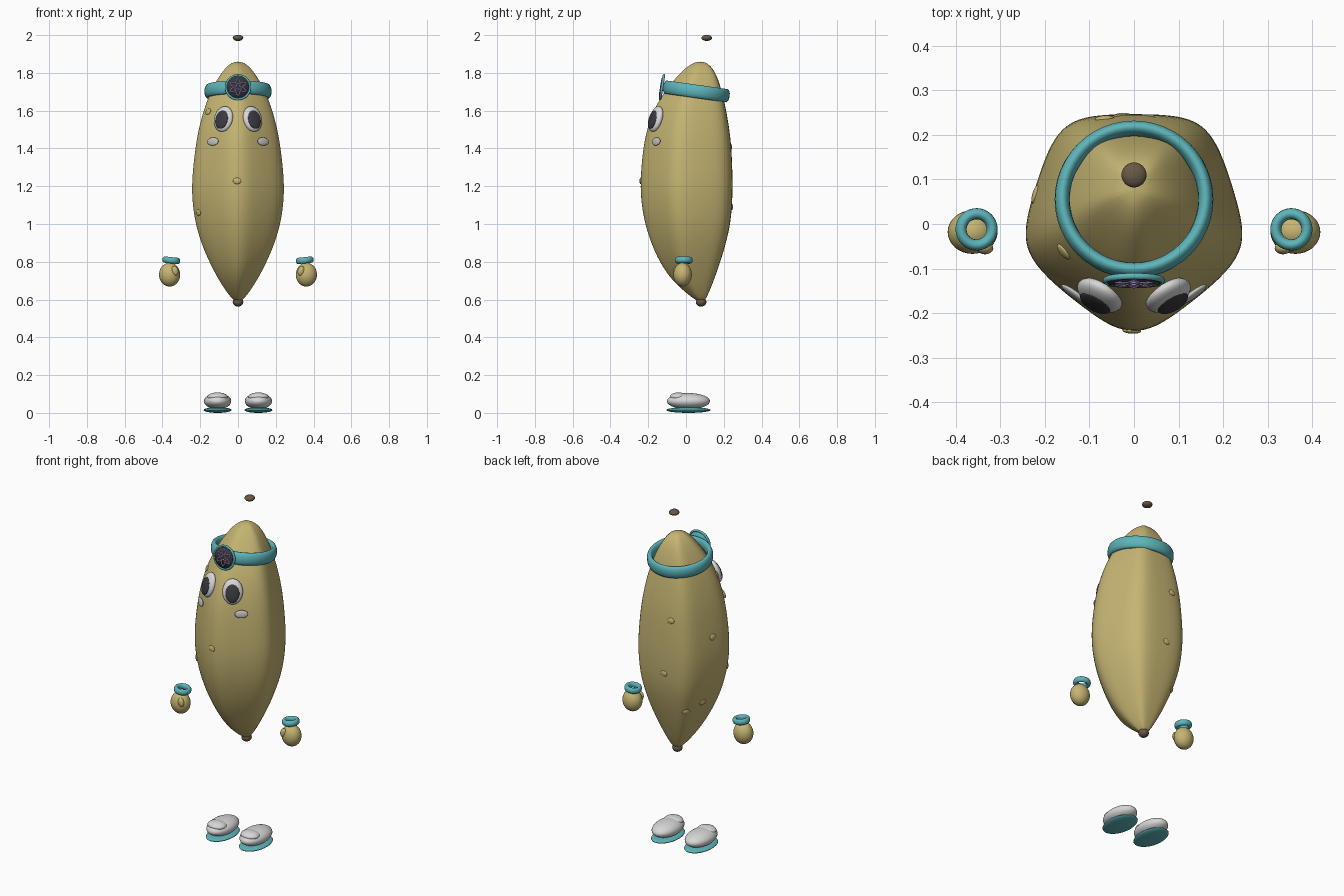
import bpy, bmesh, math
from mathutils import Matrix, Vector

cube = bpy.data.objects.get("Cube")
if cube:
    bpy.data.objects.remove(cube)


def material(name, rgb):
    m = bpy.data.materials.new(name)
    m.use_nodes = True
    m.diffuse_color = (*rgb, 1)
    m.node_tree.nodes["Principled BSDF"].inputs["Base Color"].default_value = (*rgb, 1)
    return m


SKIN = material("khaki yellow", (0.56, 0.46, 0.17))
TEAL = material("teal", (0.11, 0.46, 0.49))
WHITE = material("soft white", (0.68, 0.68, 0.68))
BLUSH = material("pale grey", (0.54, 0.53, 0.52))
DARK = material("charcoal", (0.04, 0.04, 0.05))
BROWN = material("stem brown", (0.14, 0.1, 0.06))
LILAC = material("lilac", (0.48, 0.32, 0.68))


def finish(name, bm, mat):
    bmesh.ops.recalc_face_normals(bm, faces=bm.faces)
    mesh = bpy.data.meshes.new(name)
    bm.to_mesh(mesh)
    bm.free()
    mesh.materials.append(mat)
    for p in mesh.polygons:
        p.use_smooth = True
    ob = bpy.data.objects.new(name, mesh)
    bpy.context.collection.objects.link(ob)
    return ob


def ellipsoid(name, centre, radii, mat, rot=Matrix()):
    bm = bmesh.new()
    bmesh.ops.create_uvsphere(bm, u_segments=32, v_segments=18, radius=1)
    bm.transform(Matrix.Translation(centre) @ rot @ Matrix.Diagonal((*radii, 1)))
    return finish(name, bm, mat)


def ring(name, centre, major, minor, height, mat, rot=Matrix()):
    """Torus around local z with an elliptical tube."""
    bm = bmesh.new()
    n, k = 48, 14
    rows = []
    for i in range(n):
        a = math.tau * i / n
        row = []
        for j in range(k):
            b = math.tau * j / k
            r = major + minor * math.cos(b)
            row.append(bm.verts.new((r * math.cos(a), r * math.sin(a), height * math.sin(b))))
        rows.append(row)
    for i in range(n):
        p, q = rows[i], rows[(i + 1) % n]
        for j in range(k):
            bm.faces.new((p[j], q[j], q[(j + 1) % k], p[(j + 1) % k]))
    bm.transform(Matrix.Translation(centre) @ rot)
    return finish(name, bm, mat)


def turn(degrees, axis):
    return Matrix.Rotation(math.radians(degrees), 4, axis)


# Body: rounded five-sided section lofted along z (height, half width, front y, back y)
half = [(0, -1), (.2, -.955), (.44, -.79), (.8, -.5), (.965, -.28), (1, -.08),
        (.94, .2), (.81, .61), (.69, .84), (.52, .965), (.24, 1), (0, 1)]
section = half + [(-x, y) for x, y in half[-2:0:-1]]
stations = [(.59, .012, .065, .095), (.61, .04, .03, .11), (.7, .102, -.077, .147),
            (.8, .155, -.143, .182), (.9, .198, -.188, .212), (1, .228, -.22, .235),
            (1.1, .244, -.239, .244), (1.22, .25, -.247, .248), (1.4, .23, -.231, .241),
            (1.5, .212, -.21, .23), (1.6, .186, -.177, .213), (1.7, .148, -.118, .191),
            (1.78, .103, -.05, .166), (1.83, .065, .0, .138), (1.86, .025, .05, .1)]
bm = bmesh.new()
rings = []
for z, w, front, back in stations:
    mid, depth = (front + back) / 2, (back - front) / 2
    rings.append([bm.verts.new((x * w, mid + y * depth, z)) for x, y in section])
for a, b in zip(rings, rings[1:]):
    for i in range(len(a)):
        j = (i + 1) % len(a)
        bm.faces.new((a[i], a[j], b[j], b[i]))
bm.faces.new(rings[0])
bm.faces.new(rings[-1])
body = finish("body", bm, SKIN)
body.modifiers.new("smooth", "SUBSURF").levels = 2
body.modifiers["smooth"].render_levels = 2
bpy.context.view_layer.update()
solid = body.evaluated_get(bpy.context.evaluated_depsgraph_get())


def on_body(name, x, y, z, radii, mat):
    """Flat ellipsoid lying on the skin in the direction of x, y."""
    hit, p, n, _ = solid.ray_cast(Vector((x, y, z)) * 1 + Vector((x, y, 0)) * 2, Vector((-x, -y, 0)).normalized())
    if hit:
        ellipsoid(name, p, radii, mat, n.to_track_quat('Z', 'Y').to_matrix().to_4x4())


# Bumps on the skin
bumps = [(-.005, -.24, 1.228), (-.165, -.065, 1.595), (-.218, -.087, 1.06), (-.065, .23, 1.41),
         (-.22, .066, 1.29), (-.025, .245, 1.09), (-.086, .123, .86), (-.14, .073, .9)]
for i, (x, y, z) in enumerate(bumps):
    on_body(f"skin_bump_{i + 1}", x, y, z, (.021, .017, .007), SKIN)

# Stem tip and bottom tip
ellipsoid("stem_tip", (0, .11, 1.985), (.028, .028, .016), BROWN)
ellipsoid("bottom_tip", (0, .08, .587), (.028, .028, .024), BROWN)

# Headband and round badge
ring("headband", (0, .055, 1.702), .161, .017, .036, TEAL, turn(-8, 'X'))
badge = Matrix.Translation((0, -.127, 1.724)) @ turn(-9, 'X') @ turn(90, 'X')
bm = bmesh.new()
bmesh.ops.create_cone(bm, cap_ends=True, segments=48, radius1=.066, radius2=.066, depth=.008)
bm.transform(badge)
back_plate = finish("badge_back", bm, TEAL)
ring("badge_rim", badge.translation, .064, .006, .007, TEAL, turn(81, 'X'))
bm = bmesh.new()
bmesh.ops.create_cone(bm, cap_ends=True, segments=48, radius1=.058, radius2=.058, depth=.004)
bm.transform(badge @ Matrix.Translation((0, 0, .005)))
finish("badge_face", bm, DARK)


def flower_line(name, radius, wave, lobes):
    curve = bpy.data.curves.new(name, 'CURVE')
    curve.dimensions = '3D'
    curve.bevel_depth = .0035
    curve.bevel_resolution = 1
    line = curve.splines.new('POLY')
    n = 80
    line.points.add(n - 1)
    for i, p in enumerate(line.points):
        a = math.tau * i / n
        r = radius + wave * math.cos(lobes * a)
        p.co = (*(badge @ Vector((r * math.sin(a), r * math.cos(a), .007))), 1)
    line.use_cyclic_u = True
    curve.materials.append(LILAC)
    bpy.context.collection.objects.link(bpy.data.objects.new(name, curve))


flower_line("badge_petals", .034, .011, 6)
flower_line("badge_centre", .014, .005, 3)

for side, s in (("left", 1), ("right", -1)):
    # Eyes and cheeks
    face = turn(30 * s, 'Z') @ turn(-17, 'X')
    eye = Vector((.077 * s, -.16, 1.556))
    ellipsoid(f"{side}_eye", eye, (.055, .026, .07), WHITE, face)
    ellipsoid(f"{side}_pupil", eye + face @ Vector((0, -.018, -.008)), (.038, .012, .051), DARK, face)
    ellipsoid(f"{side}_cheek", (.133 * s, -.158, 1.437), (.036, .008, .022), BLUSH,
              turn(36 * s, 'Z') @ turn(-10, 'X'))

    # Hands with cuffs
    ellipsoid(f"{side}_hand", (.362 * s, -.018, .732), (.056, .049, .063), SKIN)
    ellipsoid(f"{side}_thumb", (.334 * s, -.054, .752), (.018, .014, .026), SKIN, turn(12 * s, 'Y'))
    ring(f"{side}_cuff", (.353 * s, -.012, .808), .035, .0125, .017, TEAL, turn(6 * -s, 'Y'))

    # Shoes
    ellipsoid(f"{side}_shoe", (.108 * s, .013, .062), (.072, .114, .043), WHITE)
    ellipsoid(f"{side}_toe_cap", (.108 * s, -.04, .085), (.054, .046, .023), WHITE)
    ellipsoid(f"{side}_sole", (.108 * s, .013, .015), (.074, .118, .015), TEAL)
